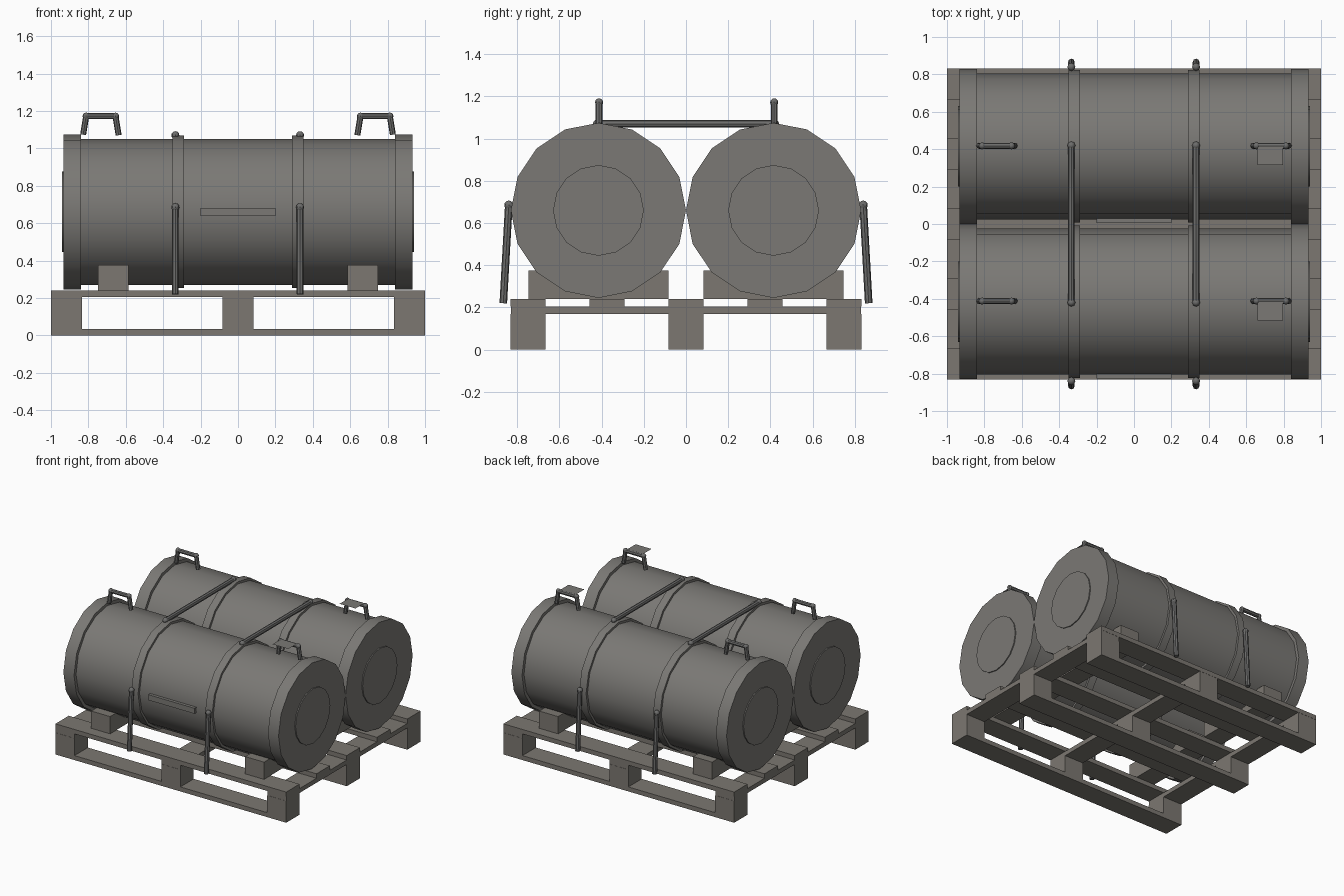
import bpy, bmesh, math
from mathutils import Vector

if "Cube" in bpy.data.objects:
    bpy.data.objects.remove(bpy.data.objects["Cube"])

SIDES = 16
DRUM_Y, DRUM_Z = 0.415, 0.66


def material(name, rgb):
    m = bpy.data.materials.new(name)
    m.diffuse_color = (*rgb, 1)
    m.use_nodes = True
    m.node_tree.nodes["Principled BSDF"].inputs["Base Color"].default_value = m.diffuse_color
    return m


PALLET = material("pallet_grey", (0.200, 0.186, 0.165))
DRUM = material("drum_grey", (0.196, 0.190, 0.178))
METAL = material("fitting_grey", (0.150, 0.150, 0.147))


def finish(name, bm, mat, smooth=False):
    mesh = bpy.data.meshes.new(name)
    bmesh.ops.recalc_face_normals(bm, faces=bm.faces)
    bm.to_mesh(mesh)
    bm.free()
    mesh.materials.append(mat)
    ob = bpy.data.objects.new(name, mesh)
    bpy.context.collection.objects.link(ob)
    if smooth:
        bpy.ops.object.select_all(action='DESELECT')
        ob.select_set(True)
        bpy.context.view_layer.objects.active = ob
        bpy.ops.object.shade_smooth_by_angle(angle=math.radians(35))
    return ob


def box(name, x0, x1, y0, y1, z0, z1, mat=PALLET):
    bm = bmesh.new()
    bmesh.ops.create_cube(bm, size=1)
    for v in bm.verts:
        v.co.x = x0 + (v.co.x + 0.5) * (x1 - x0)
        v.co.y = y0 + (v.co.y + 0.5) * (y1 - y0)
        v.co.z = z0 + (v.co.z + 0.5) * (z1 - z0)
    return finish(name, bm, mat)


def lathe_x(name, profile, cy, cz):
    """Revolve (x, radius) points around an axis parallel to x."""
    bm = bmesh.new()
    rings = []
    for x, r in profile:
        ring = []
        for i in range(SIDES):
            a = 2 * math.pi * i / SIDES
            ring.append(bm.verts.new((x, cy + r * math.cos(a), cz + r * math.sin(a))))
        rings.append(ring)
    for a, b in zip(rings, rings[1:]):
        for i in range(SIDES):
            j = (i + 1) % SIDES
            bm.faces.new((a[i], a[j], b[j], b[i]))
    bm.faces.new(rings[0])
    bm.faces.new(rings[-1])
    return finish(name, bm, DRUM, smooth=True)


def rod(name, points, r, balls):
    """Straight round bars between points, with a ball at the listed joints."""
    bm = bmesh.new()
    for a, b in zip(points, points[1:]):
        a, b = Vector(a), Vector(b)
        m = (b - a).to_track_quat('Z', 'Y').to_matrix().to_4x4()
        m.translation = (a + b) / 2
        bmesh.ops.create_cone(bm, cap_ends=True, segments=8, radius1=r, radius2=r,
                              depth=(b - a).length, matrix=m)
    for i in balls:
        new = bmesh.ops.create_uvsphere(bm, u_segments=8, v_segments=6, radius=r * 1.2)
        bmesh.ops.translate(bm, verts=new["verts"], vec=points[i])
    return finish(name, bm, METAL, smooth=True)


# Pallet: deck boards, cross boards, blocks and bottom runners
W = 0.0825
for y in (-0.749, -0.374, 0, 0.374, 0.749):
    box("pallet_deck_board", -1, 1, y - W, y + W, 0.205, 0.24)
for x in (-0.9175, 0, 0.9175):
    box("pallet_cross_board", x - W, x + W, -0.83, 0.83, 0.17, 0.205)
for y in (-0.749, 0, 0.749):
    box("pallet_runner", -1, 1, y - W, y + W, 0, 0.035)
    for x in (-0.9175, 0, 0.9175):
        box("pallet_block", x - W, x + W, y - W, y + W, 0.035, 0.17)

# Drum profile: raised end collars, two hoops, raised end discs
half = [(0.29, 0.39), (0.29, 0.408), (0.35, 0.408), (0.35, 0.39),
        (0.84, 0.39), (0.84, 0.415), (0.932, 0.415), (0.932, 0.215), (0.94, 0.215)]
profile = [(-x, r) for x, r in reversed(half)] + half

for cy in (-DRUM_Y, DRUM_Y):
    lathe_x("drum", profile, cy, DRUM_Z)
    # Label strip on the front of each drum
    box("drum_label_strip", -0.2, 0.2, cy - 0.41, cy - 0.37, 0.637, 0.68, DRUM)
    for s in (-1, 1):
        # Cradle block under each drum end
        cx = 0.667 * s
        box("cradle_block", cx - 0.082, cx + 0.082, cy - 0.332, cy + 0.332, 0.24, 0.375)
        # Carrying handle with ball joints at the corners
        rod("drum_handle", [(s * x, cy + 0.003, z) for x, z in
            ((0.828, 1.073), (0.812, 1.172), (0.655, 1.172), (0.638, 1.07))], 0.016, (1, 2))
    # Flat tag hanging off the right handle
    bm = bmesh.new()
    bm.faces.new([bm.verts.new((x, cy + y, 1.186)) for x, y in
                  ((0.66, -0.1), (0.797, -0.1), (0.797, 0), (0.66, 0))])
    finish("handle_tag", bm, DRUM)

# Tie-down straps: a bar bridging the drum tops and a leg on each outer side
for x in (-0.335, 0.332):
    rod("tie_top_bar", [(x, -0.42, 1.07), (x, 0.42, 1.07)], 0.018, (0, 1))
    for s in (-1, 1):
        rod("tie_side_leg", [(x, s * 0.866, 0.22), (x, s * 0.84, 0.685)], 0.018, (1,))
